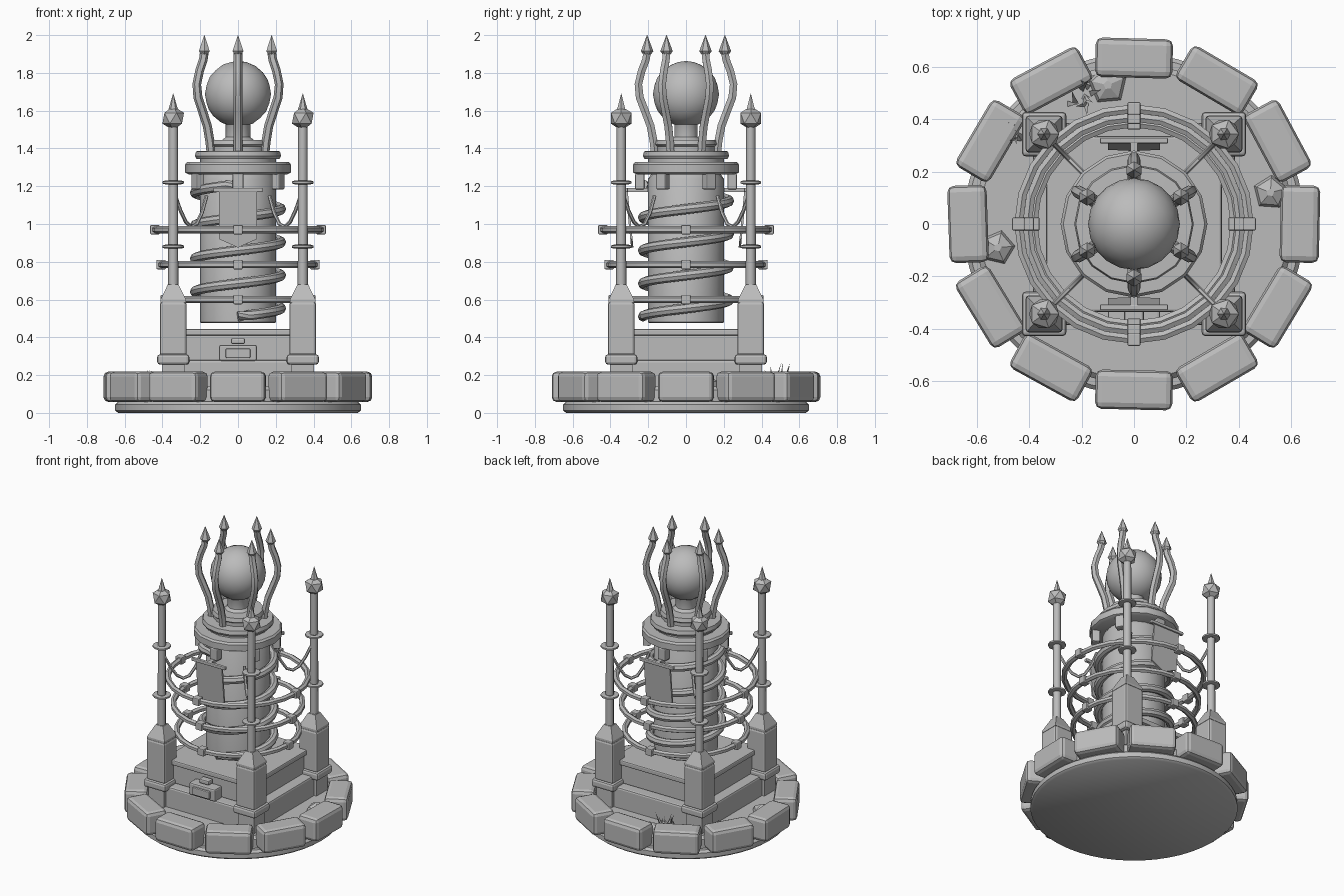
import bpy, bmesh, math, random
from mathutils import Vector, Matrix

if "Cube" in bpy.data.objects:
    bpy.data.objects.remove(bpy.data.objects["Cube"])

random.seed(4)
GREY = bpy.data.materials.new("stone grey")
GREY.diffuse_color = (0.5, 0.5, 0.5, 1)
GREY.use_nodes = True
GREY.node_tree.nodes["Principled BSDF"].inputs["Base Color"].default_value = GREY.diffuse_color


def finish(name, bm, smooth=None, bevel=0):
    bmesh.ops.recalc_face_normals(bm, faces=bm.faces)
    me = bpy.data.meshes.new(name)
    bm.to_mesh(me)
    bm.free()
    me.materials.append(GREY)
    ob = bpy.data.objects.new(name, me)
    bpy.context.collection.objects.link(ob)
    if bevel:
        m = ob.modifiers.new("bevel", 'BEVEL')
        m.width, m.segments, m.limit_method = bevel, 2, 'ANGLE'
    if smooth:
        bpy.ops.object.select_all(action='DESELECT')
        ob.select_set(True)
        bpy.context.view_layer.objects.active = ob
        bpy.ops.object.shade_smooth_by_angle(angle=math.radians(smooth))
    return ob


def box(name, size, loc, rot=0, bevel=0):
    bm = bmesh.new()
    bmesh.ops.create_cube(bm, size=1, matrix=Matrix.Translation(loc)
                          @ Matrix.Rotation(rot, 4, 'Z') @ Matrix.Diagonal((*size, 1)))
    return finish(name, bm, None, bevel)


def lathe(name, profile, n, loc=(0, 0, 0), smooth=40, phase=0):
    """Revolve (radius, height) points round z, closing both ends."""
    bm = bmesh.new()
    rings = []
    for r, z in profile:
        rings.append([bm.verts.new((loc[0] + r * math.cos(phase + 2 * math.pi * i / n),
                                    loc[1] + r * math.sin(phase + 2 * math.pi * i / n),
                                    loc[2] + z)) for i in range(n)])
    for a, b in zip(rings, rings[1:]):
        for i in range(n):
            j = (i + 1) % n
            bm.faces.new((a[i], a[j], b[j], b[i]))
    bm.faces.new(rings[0])
    bm.faces.new(rings[-1])
    bmesh.ops.remove_doubles(bm, verts=bm.verts, dist=1e-5)
    return finish(name, bm, smooth)


def torus(name, R, r, z, n, m, loc=(0, 0), squash=1):
    bm = bmesh.new()
    g = []
    for i in range(n):
        a = 2 * math.pi * i / n
        g.append([])
        for k in range(m):
            b = 2 * math.pi * (k + 0.5) / m
            q = R + r * math.cos(b)
            g[i].append(bm.verts.new((loc[0] + q * math.cos(a), loc[1] + q * math.sin(a),
                                      z + squash * r * math.sin(b))))
    for i in range(n):
        for k in range(m):
            i2, k2 = (i + 1) % n, (k + 1) % m
            bm.faces.new((g[i][k], g[i2][k], g[i2][k2], g[i][k2]))
    return finish(name, bm, 50)


def tube(name, pts, radii, sides=6):
    """Sweep a polygon along a path."""
    pts = [Vector(p) for p in pts]
    bm = bmesh.new()
    rings = []
    for i, p in enumerate(pts):
        t = (pts[min(i + 1, len(pts) - 1)] - pts[max(i - 1, 0)]).normalized()
        u = Vector((-p.y, p.x, 0)).normalized()
        u = u.cross(t).normalized() if abs(u.dot(t)) > 0.7 else (u - t * u.dot(t)).normalized()
        v = t.cross(u)
        rings.append([bm.verts.new(p + radii[i] * (u * math.cos(a) + v * math.sin(a)))
                      for a in [2 * math.pi * k / sides for k in range(sides)]])
    for a, b in zip(rings, rings[1:]):
        for k in range(sides):
            j = (k + 1) % sides
            bm.faces.new((a[k], a[j], b[j], b[k]))
    bm.faces.new(rings[0])
    bm.faces.new(rings[-1])
    return finish(name, bm, 40)


def polar(r, a, z):
    return (r * math.cos(a), r * math.sin(a), z)


# round foundation, earth and ring of kerb stones
lathe("foundation", [(0.635, 0), (0.65, 0.012), (0.65, 0.045), (0.635, 0.06)], 48)
lathe("earth", [(0.61, 0.06), (0.61, 0.12), (0.59, 0.14)], 32)
for i in range(12):
    a = i * math.pi / 6
    box("kerb_stone", (0.15, 0.295, 0.16), polar(0.633, a, 0.138),
        a + random.uniform(-0.04, 0.04), 0.025)

# square plinth
box("plinth_step", (0.77, 0.77, 0.16), (0, 0, 0.2), 0, 0.012)
box("plinth_block", (0.63, 0.63, 0.14), (0, 0, 0.345), 0, 0.01)
box("plinth_slab", (0.67, 0.67, 0.035), (0, 0, 0.427), 0, 0.008)

# lock box on the front
box("front_box", (0.2, 0.08, 0.085), (0, -0.355, 0.318), 0, 0.01)
box("front_box_panel", (0.13, 0.02, 0.05), (0, -0.4, 0.315), 0, 0.005)
box("front_box_knob", (0.075, 0.05, 0.03), (0, -0.35, 0.38), 0, 0.008)

# central shaft and coil
lathe("shaft", [(0.195, 0.475), (0.2, 0.48), (0.2, 1.24), (0.18, 1.27)], 20)
N = 96
coil = [polar(0.228, -math.pi / 2 + 8 * math.pi * i / N, 0.51 + 0.7 * i / N) for i in range(N + 1)]
tube("coil", coil, [0.027] * (N + 1), 8)

# head mouldings and brackets
lathe("head", [(0.26, 1.262), (0.28, 1.272), (0.28, 1.315), (0.27, 1.327), (0.2, 1.327),
               (0.2, 1.343), (0.22, 1.345), (0.228, 1.36), (0.222, 1.385), (0.155, 1.387),
               (0.155, 1.41), (0.167, 1.42), (0.16, 1.445)], 16, smooth=30)
lathe("orb_stand", [(0.09, 1.44), (0.065, 1.46), (0.065, 1.53), (0.08, 1.56)], 10)
for i in range(6):
    a = math.pi / 6 + i * math.pi / 3
    box("bracket", (0.05, 0.06, 0.085), polar(0.245, a, 1.225), a, 0.008)
    # curved claws round the orb
    path = [(0.165, 1.38), (0.172, 1.44), (0.188, 1.52), (0.218, 1.6), (0.245, 1.67),
            (0.252, 1.74), (0.235, 1.81), (0.212, 1.87), (0.206, 1.91)]
    tube("claw", [polar(r, a, z) for r, z in path], [0.024] * 5 + [0.023] * 4, 6)
    lathe("claw_tip", [(0.015, 1.89), (0.033, 1.915), (0.001, 2.0)], 6, polar(0.206, a, 0), 20, a)

# orb
bm = bmesh.new()
bmesh.ops.create_icosphere(bm, subdivisions=3, radius=0.175, matrix=Matrix.Translation((0, 0, 1.688)))
finish("orb", bm, 60)

# floating rings with clasps
for R, z in ((0.44, 0.97), (0.407, 0.785), (0.385, 0.6)):
    torus("ring", R, 0.019, z, 24, 6)
    for i in range(4):
        a = i * math.pi / 2
        box("ring_clasp", (0.05, 0.05, 0.05), polar(R, a, z), a, 0.006)

# corner pillars, posts, finials and chains
for sx in (-1, 1):
    for sy in (-1, 1):
        x, y = 0.343 * sx, 0.343 * sy
        box("pillar_foot", (0.17, 0.17, 0.055), (x, y, 0.283), 0, 0.015)
        box("pillar_base", (0.12, 0.12, 0.14), (x, y, 0.2))
        box("pillar", (0.142, 0.142, 0.285), (x, y, 0.445), 0, 0.014)
        lathe("pillar_cap", [(0.095, 0.585), (0.095, 0.6), (0.04, 0.68)], 4, (x, y, 0), 20, math.pi / 4)
        lathe("post", [(0.027, 0.66), (0.025, 1.53)], 8, (x, y, 0), 50)
        for z in (0.88, 1.22):
            torus("post_collar", 0.04, 0.02, z, 10, 6, (x, y), 0.55)
        bm = bmesh.new()
        bmesh.ops.create_icosphere(bm, subdivisions=1, radius=0.064,
                                   matrix=Matrix.Translation((x, y, 1.56)))
        finish("finial", bm)
        lathe("finial_spike", [(0.027, 1.6), (0.001, 1.69)], 6, (x, y, 0), 20)
        a = math.atan2(sy, sx)
        chain = [(0.475, 1.16), (0.43, 1.07), (0.39, 1.01), (0.35, 0.985),
                 (0.31, 1.0), (0.27, 1.06), (0.235, 1.15)]
        tube("chain", [polar(r, a, z) for r, z in chain], [0.01] * 7, 6)

# pointed banners at front and back
for s in (-1, 1):
    bm = bmesh.new()
    outline = [(-0.1, 1.18), (0.1, 1.18), (0.1, 0.92), (0, 0.875), (-0.1, 0.92)]
    y0 = lambda z: s * (0.315 - 0.03 * (1.18 - z) / 0.3)
    loops = [[bm.verts.new((x, y0(z) + d, z)) for x, z in outline] for d in (-0.006, 0.006)]
    for f in loops:
        bm.faces.new(f)
    for i in range(5):
        j = (i + 1) % 5
        bm.faces.new((loops[0][i], loops[0][j], loops[1][j], loops[1][i]))
    finish("banner", bm)
    box("banner_rod", (0.26, 0.022, 0.022), (0, s * 0.318, 1.18), 0, 0.005)
    box("banner_arm", (0.025, 0.12, 0.02), (0, s * 0.26, 1.18))

# loose rock shards on the earth
for x, y, r, a in ((-0.1, 0.53, 0.085, 0.4), (0.52, 0.12, 0.075, 1.5), (-0.52, -0.09, 0.075, 2.6)):
    lathe("rock_shard", [(r, 0.12), (r * 0.75, 0.165), (r * 0.2, 0.185)], 5, (x, y, 0), 10, a)

# grass tufts
for cx, cy in ((-0.22, 0.49), (-0.43, 0.33)):
    bm = bmesh.new()
    for i in range(9):
        a = i * 2.4
        b = Vector((cx + random.uniform(-.06, .06), cy + random.uniform(-.04, .04), 0.13))
        d = Vector((math.cos(a), math.sin(a), 0))
        w = Vector((-d.y, d.x, 0)) * 0.012
        tip = b + d * 0.05 + Vector((0, 0, random.uniform(0.08, 0.14)))
        v = [bm.verts.new(p) for p in (b + w, b - w, b + d * 0.012, tip)]
        for f in ((0, 1, 3), (1, 2, 3), (2, 0, 3)):
            bm.faces.new([v[k] for k in f])
    finish("grass_tuft", bm)
